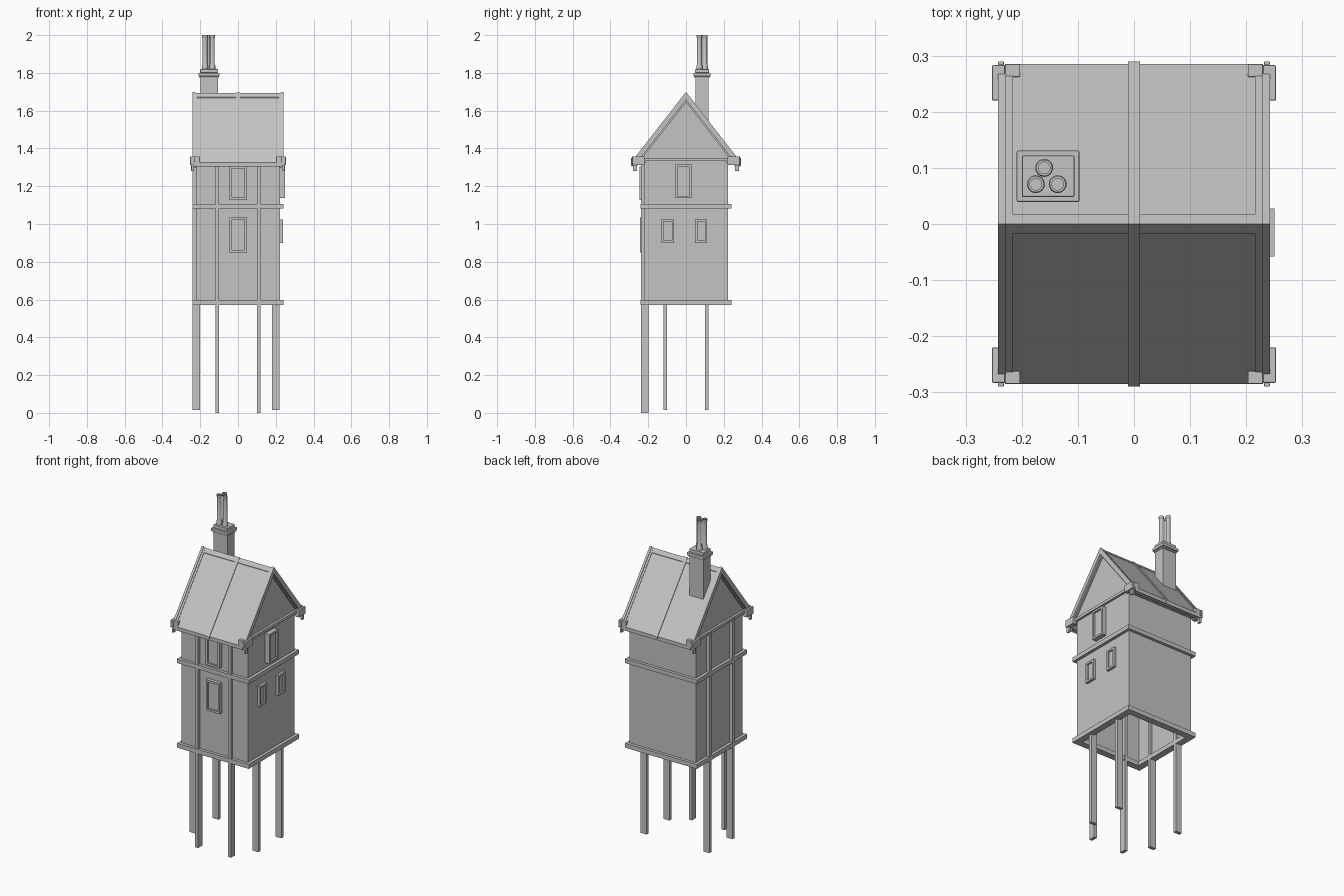
import bpy, bmesh, math
from mathutils import Vector

cube = bpy.data.objects.get("Cube")
if cube:
    bpy.data.objects.remove(cube, do_unlink=True)

GREY = (0.55, 0.55, 0.55, 1)
grey = bpy.data.materials.new("plain grey")
grey.use_nodes = True
grey.diffuse_color = GREY
grey.node_tree.nodes["Principled BSDF"].inputs["Base Color"].default_value = GREY


def finish(name, bm, bevel=0, smooth=False):
    bmesh.ops.recalc_face_normals(bm, faces=bm.faces)
    mesh = bpy.data.meshes.new(name)
    bm.to_mesh(mesh)
    bm.free()
    mesh.materials.append(grey)
    ob = bpy.data.objects.new(name, mesh)
    bpy.context.collection.objects.link(ob)
    if bevel:
        mod = ob.modifiers.new("soft edges", "BEVEL")
        mod.width = bevel
        mod.segments = 2
    if smooth:
        bpy.ops.object.select_all(action="DESELECT")
        ob.select_set(True)
        bpy.context.view_layer.objects.active = ob
        bpy.ops.object.shade_smooth_by_angle(angle=math.radians(30))
    return ob


def boxes(name, spans, bevel=0):
    """One object made of boxes, each given as x, y and z spans."""
    bm = bmesh.new()
    for span in spans:
        lo, hi = (Vector(c) for c in zip(*span))
        verts = bmesh.ops.create_cube(bm, size=1)["verts"]
        for v in verts:
            v.co = Vector([(lo[i] + hi[i]) / 2 + v.co[i] * (hi[i] - lo[i]) for i in range(3)])
    return finish(name, bm, bevel)


def frame(u, v, w):
    """Four bars of width w around the rectangle u by v."""
    return [((u[0], u[0] + w), v), ((u[1] - w, u[1]), v),
            ((u[0] + w, u[1] - w), (v[0], v[0] + w)),
            ((u[0] + w, u[1] - w), (v[1] - w, v[1]))]


def ring(name, half, z, w, bevel=0):
    return boxes(name, [(a, b, z) for a, b in frame((-half, half), (-half, half), w)], bevel)


def prism(name, profile, x0, x1):
    """Extrude a y-z profile along x."""
    bm = bmesh.new()
    face = bm.faces.new([bm.verts.new((x0, y, z)) for y, z in profile])
    out = bmesh.ops.extrude_face_region(bm, geom=[face])["geom"]
    moved = [g for g in out if isinstance(g, bmesh.types.BMVert)]
    bmesh.ops.translate(bm, verts=moved, vec=(x1 - x0, 0, 0))
    return finish(name, bm)


def chevron(reach, top, drop, slope=1.28):
    """Inverted V profile with plumb-cut ends."""
    foot = top - reach * slope
    return [(-reach, foot), (0, top), (reach, foot),
            (reach, foot - drop), (0, top - drop), (-reach, foot - drop)]


# Walls, open underneath, with the two ring beams
ring("walls", 0.222, (0.575, 1.335), 0.01)
ring("floor_beam", 0.24, (0.57, 0.597), 0.04)
ring("storey_beam", 0.24, (1.082, 1.107), 0.03)

# Posts: timbers that run down the walls and continue as legs
for side, s in (("left", 1), ("right", -1)):
    along = (s * 0.11 - 0.01, s * 0.11 + 0.01)
    boxes("front_post_" + side, [(along, (-0.238, -0.198), (0, 1.32))])
for end, s in (("front", -1), ("back", 1)):
    along = (s * 0.11 - 0.01, s * 0.11 + 0.01)
    boxes("right_post_" + end, [((-0.24, -0.2), along, (0.015, 1.34))])
    boxes("left_post_" + end, [((0.18, 0.22), along, (0.015, 1.1))])


# Windows: raised frame with a set-back pane
def window(name, wall, u, z, out, w=0.012):
    parts = [(a, b, (0.215, out)) for a, b in frame(u, z, w)]
    parts.append((u, z, (0.215, out - 0.01)))
    if wall == "front":
        spans = [(a, (-d[1], -d[0]), b) for a, b, d in parts]
    else:
        spans = [(d, a, b) for a, b, d in parts]
    boxes(name, spans)


window("front_window_upper", "front", (-0.045, 0.047), (1.127, 1.305), 0.245)
window("front_window_lower", "front", (-0.045, 0.047), (0.85, 1.035), 0.243)
window("side_window_upper", "side", (-0.058, 0.028), (1.137, 1.315), 0.25)
window("side_window_front", "side", (-0.13, -0.063), (0.9, 1.024), 0.238)
window("side_window_back", "side", (0.048, 0.112), (0.9, 1.024), 0.238)

# Roof panels, centre batten and ridge cap
prism("roof", chevron(0.285, 1.69, 0.022), -0.23, 0.23)
prism("roof_batten", chevron(0.29, 1.696, 0.02), -0.011, 0.011)
prism("ridge_cap", chevron(0.017, 1.693, 0.01), -0.229, 0.229)

# Gable ends with tie beams and bargeboards
for side, s in (("left", 1), ("right", -1)):
    prism("gable_" + side, [(-0.25, 1.335), (0.25, 1.335), (0, 1.66)], s * 0.212, s * 0.222)
    prism("bargeboard_" + side, chevron(0.272, 1.699, 0.042), s * 0.228, s * 0.242)
    prism("barge_trim_" + side, chevron(0.272, 1.694, 0.05), s * 0.216, s * 0.23)
    x = sorted((s * 0.215, s * 0.236))
    boxes("tie_beam_" + side, [(x, (-0.25, 0.25), (1.333, 1.35))])

# Eave boards
for end, s in (("front", -1), ("back", 1)):
    boxes("eave_board_" + end, [
        ((-0.24, 0.24), sorted((s * 0.255, s * 0.283)), (1.309, 1.323)),
        ((-0.23, 0.23), sorted((s * 0.215, s * 0.24)), (1.322, 1.34))])

# Corner brackets with a small drop
for side, sx in (("left", 1), ("right", -1)):
    for end, sy in (("front", -1), ("back", 1)):
        def span(s, a, b):
            return sorted((s * a, s * b))
        boxes("corner_bracket_%s_%s" % (end, side), [
            (span(sx, 0.23, 0.253), span(sy, 0.22, 0.283), (1.312, 1.357)),
            (span(sx, 0.203, 0.23), span(sy, 0.262, 0.285), (1.312, 1.357)),
            (span(sx, 0.235, 0.248), span(sy, 0.26, 0.28), (1.28, 1.312)),
            (span(sx, 0.232, 0.242), span(sy, 0.283, 0.29), (1.318, 1.35)),
        ], 0.002)

# Chimney stack with stepped cap
CX, CY = -0.153, 0.085


def slab(hx, hy, z0, z1):
    return ((CX - hx, CX + hx), (CY - hy, CY + hy), (z0, z1))


boxes("chimney_stack", [slab(0.046, 0.034, 1.48, 1.79)])
boxes("chimney_cap", [slab(0.051, 0.04, 1.772, 1.782), slab(0.056, 0.046, 1.782, 1.8),
                      slab(0.047, 0.037, 1.8, 1.82)], 0.003)

# Three hollow chimney pots
POT = [(0.016, 1.815), (0.016, 1.838), (0.0125, 1.846), (0.0125, 1.985),
       (0.0145, 1.988), (0.0145, 2.0), (0.0105, 2.0), (0.0105, 1.83), (0, 1.83)]
for i, (dx, dy) in enumerate(((-0.007, 0.015), (-0.022, -0.014), (0.017, -0.014))):
    x, y = CX + dx, CY + dy
    bm = bmesh.new()
    pts = [bm.verts.new((x + r, y, z)) for r, z in POT]
    rim = [bm.edges.new(pair) for pair in zip(pts, pts[1:])]
    bmesh.ops.spin(bm, geom=pts + rim, cent=(x, y, 0), axis=(0, 0, 1),
                   angle=math.tau, steps=16)
    bmesh.ops.remove_doubles(bm, verts=bm.verts, dist=0.0001)
    finish("chimney_pot_%d" % (i + 1), bm, smooth=True)
